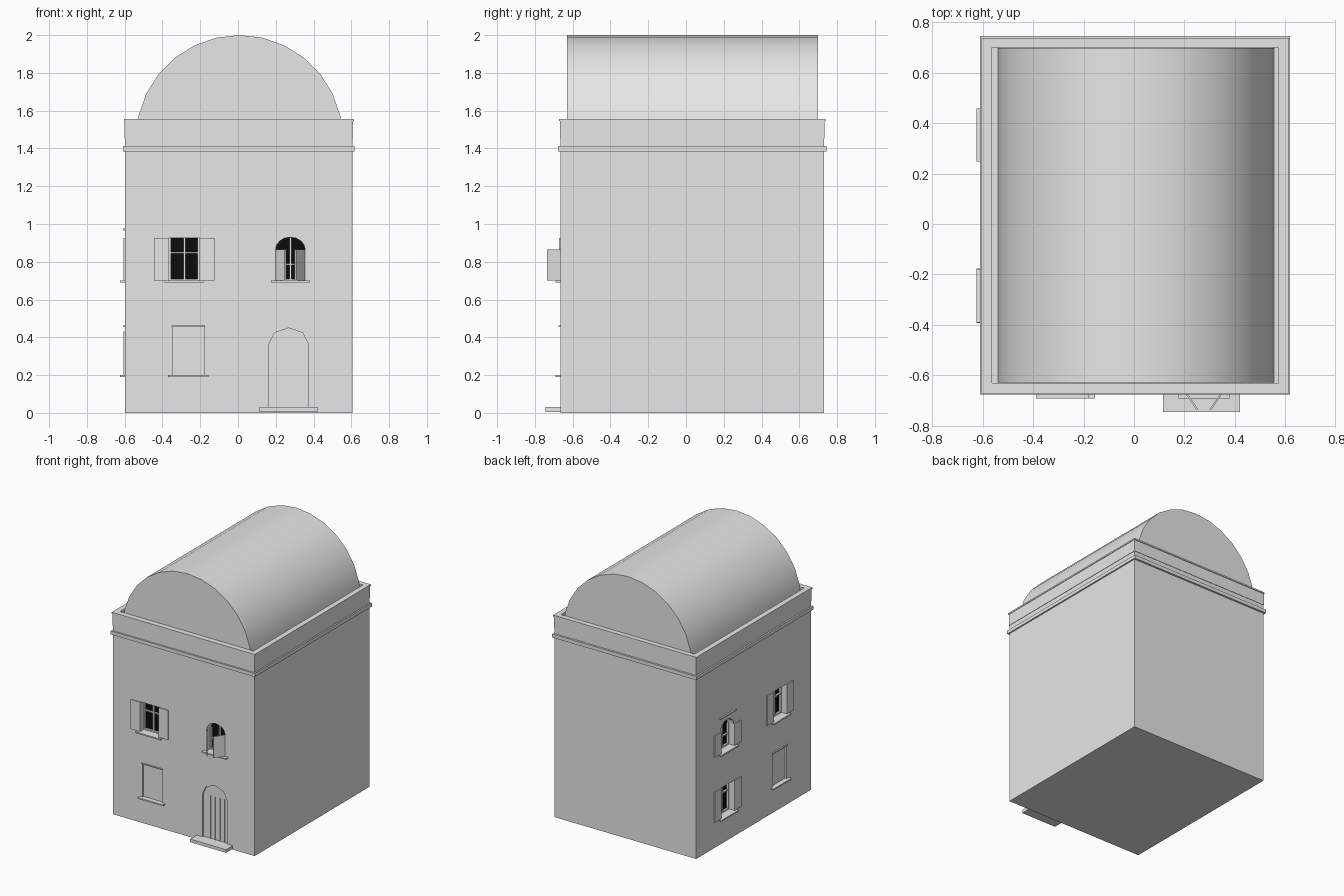
import bpy, bmesh, math
from mathutils import Matrix, Vector

if "Cube" in bpy.data.objects:
    bpy.data.objects.remove(bpy.data.objects["Cube"])


def material(name, rgb):
    m = bpy.data.materials.new(name)
    m.diffuse_color = (*rgb, 1)
    m.use_nodes = True
    m.node_tree.nodes["Principled BSDF"].inputs["Base Color"].default_value = m.diffuse_color
    return m


PLASTER = material("plaster grey", (0.8, 0.8, 0.8))
DARK = material("dark interior", (0.003, 0.004, 0.003))

# Wall frames: local x runs along the wall, local -y points outwards
FRONT = Matrix.Translation((0, -0.665, 0))
LEFT = Matrix.Translation((-0.598, 0, 0)) @ Matrix.Rotation(-math.pi / 2, 4, 'Z')


def finish(name, bm, mat=PLASTER):
    bmesh.ops.recalc_face_normals(bm, faces=bm.faces)
    me = bpy.data.meshes.new(name)
    bm.to_mesh(me)
    bm.free()
    me.materials.append(mat)
    ob = bpy.data.objects.new(name, me)
    bpy.context.collection.objects.link(ob)
    return ob


def prism(name, outline, d0, d1, frame=Matrix(), mat=PLASTER):
    """Extrude an (x, z) outline from outward distance d0 to d1."""
    bm = bmesh.new()
    f = bm.faces.new([bm.verts.new((x, -d0, z)) for x, z in outline])
    r = bmesh.ops.extrude_face_region(bm, geom=[f])
    moved = [v for v in r["geom"] if isinstance(v, bmesh.types.BMVert)]
    bmesh.ops.translate(bm, verts=moved, vec=(0, d0 - d1, 0))
    bm.transform(frame)
    return finish(name, bm, mat)


def rect(x0, x1, z0, z1):
    return [(x0, z0), (x1, z0), (x1, z1), (x0, z1)]


def arch(x0, x1, z0, spring, top, n):
    c, r = (x0 + x1) / 2, (x1 - x0) / 2
    curve = [(c + r * math.cos(math.pi * i / n),
              spring + (top - spring) * math.sin(math.pi * i / n)) for i in range(n + 1)]
    return [(x0, z0), (x1, z0)] + curve


def ring(name, outer, inner, z0, z1):
    """Rectangular band; rectangles are x0, x1, y0, y1."""
    bm = bmesh.new()
    loops = []
    for b, z in ((outer, z0), (outer, z1), (inner, z1), (inner, z0)):
        loops.append([bm.verts.new((x, y, z)) for x, y in rect(*b)])
    for a, b in zip(loops, loops[1:] + loops[:1]):
        for i in range(4):
            j = (i + 1) % 4
            bm.faces.new((a[i], a[j], b[j], b[i]))
    return finish(name, bm)


# Main block
body = prism("house_body", rect(-0.598, 0.607, 0, 1.455), 0.665, -0.73)


def recess(outline, depth, frame):
    cutter = prism("recess_cutter", outline, -depth, 0.05, frame)
    cutter.hide_render = True
    mod = body.modifiers.new("recess", 'BOOLEAN')
    mod.object, mod.operation, mod.solver = cutter, 'DIFFERENCE', 'EXACT'
    dg = bpy.context.evaluated_depsgraph_get()
    me = bpy.data.meshes.new_from_object(body.evaluated_get(dg))
    body.modifiers.clear()
    body.data = me
    bpy.data.objects.remove(cutter)


def sill(c, half, z, frame):
    prism("window_sill", rect(c - half, c + half, z - 0.01, z), -0.005, 0.026, frame)


def window(c, z0, z1, frame, spring=None, half=0.08, shutters=True):
    """Deep opening with dark pane, glazing bars, sill and open shutters."""
    x0, x1 = c - half, c + half
    top = spring or z1
    outline = arch(x0, x1, z0, spring, z1, 8) if spring else rect(x0, x1, z0, z1)
    recess(outline, 0.06, frame)
    prism("dark_pane", outline, -0.0595, -0.056, frame, DARK)
    bars = [rect(c - 0.005, c + 0.005, z0, z1 - 0.002),
            rect(x0, x1, top - 0.083, top - 0.075),
            rect(x0, x0 + 0.01, z0, top), rect(x1 - 0.01, x1, z0, top),
            rect(x0, x1, z0, z0 + 0.01)]
    for b in bars:
        prism("window_bar", b, -0.055, -0.04, frame)
    sill(c, half + 0.025, z0, frame)
    if shutters:
        for a, b in ((x0 - 0.08, x0), (x1, x1 + 0.08)):
            prism("shutter", rect(a, b, z0, top), 0, 0.008, frame)


def blind_window(c, frame):
    """Closed window: shallow recess with lintel and sill."""
    recess(rect(c - 0.083, c + 0.083, 0.2, 0.457), 0.012, frame)
    prism("lintel", rect(c - 0.088, c + 0.088, 0.456, 0.463), -0.004, 0.01, frame)
    sill(c, 0.108, 0.2, frame)


# Front windows
window(-0.284, 0.7, 0.927, FRONT)
window(0.277, 0.7, 0.93, FRONT, spring=0.865, half=0.078, shutters=False)
blind_window(-0.263, FRONT)

# Half-open shutters of the front arched window
for side in (-1, 1):
    a = Vector((0.277 + side * 0.078, 0))
    b = Vector((0.277 + side * 0.031, 0.07))
    bm = bmesh.new()
    t = side * 0.008
    base = [(a.x, a.y), (a.x - t, a.y), (b.x - t, b.y), (b.x, b.y)]
    f = bm.faces.new([bm.verts.new((x, -0.665 - d, 0.7)) for x, d in base])
    r = bmesh.ops.extrude_face_region(bm, geom=[f])
    bmesh.ops.translate(bm, vec=(0, 0, 0.165),
                        verts=[v for v in r["geom"] if isinstance(v, bmesh.types.BMVert)])
    finish("half_open_shutter", bm)

# Left wall windows (local x is minus world y)
window(-0.353, 0.7, 0.93, LEFT, spring=0.865)
prism("lintel", rect(-0.45, -0.256, 0.965, 0.975), -0.004, 0.012, LEFT)
window(-0.353, 0.2, 0.43, LEFT)
window(0.285, 0.7, 0.927, LEFT)
blind_window(0.285, LEFT)

# Door with plank seams, and doorstep
recess(arch(0.162, 0.374, 0.03, 0.36, 0.45, 4), 0.012, FRONT)
for x in (0.225, 0.265, 0.305, 0.345):
    prism("plank_seam", rect(x - 0.002, x + 0.002, 0.03, 0.36), -0.014, -0.007, FRONT)
prism("doorstep", rect(0.115, 0.42, 0.006, 0.03), -0.01, 0.08, FRONT)

# Cornice band, parapet and its rim
hole = (-0.563, 0.573, -0.631, 0.7)
ring("cornice", (-0.61, 0.618, -0.677, 0.745), (-0.59, 0.6, -0.65, 0.72), 1.385, 1.412)
ring("parapet", (-0.6, 0.61, -0.668, 0.733), hole, 1.453, 1.545)
ring("parapet_rim", (-0.604, 0.614, -0.673, 0.738), hole, 1.545, 1.556)

# Barrel roof
roof = prism("barrel_roof",
             arch(0.0075 - 0.5475, 0.0075 + 0.5475, 1.44, 1.4525, 2.0, 14), 0.629, -0.698)
bpy.context.view_layer.objects.active = roof
roof.select_set(True)
bpy.ops.object.shade_smooth_by_angle(angle=math.radians(30))
